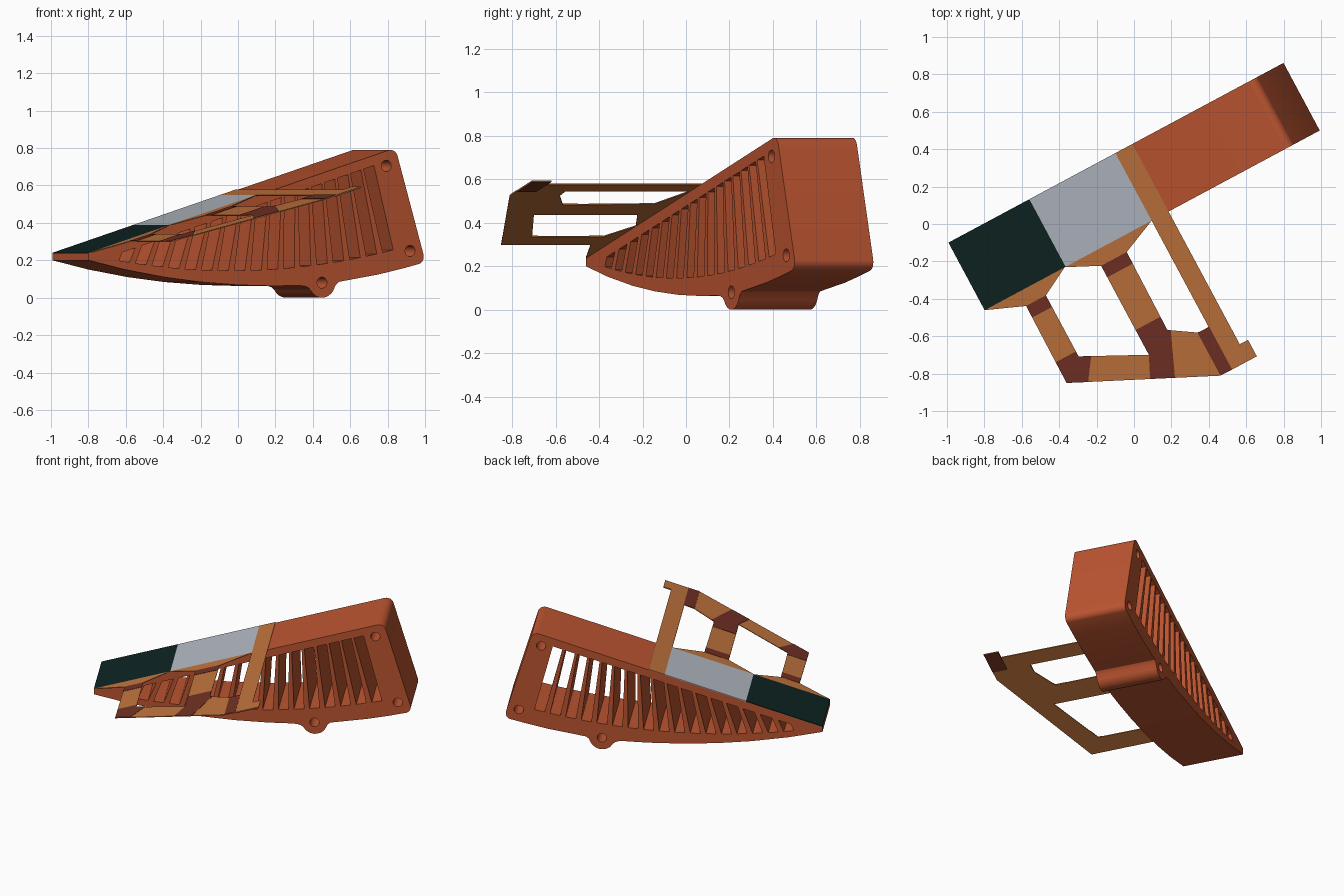
import bpy, bmesh, math
from mathutils import Matrix

cube = bpy.data.objects.get("Cube")
if cube:
    bpy.data.objects.remove(cube, do_unlink=True)

PLACE = Matrix.Translation((0, 0.2, 0)) @ Matrix.Rotation(math.radians(28.2), 4, 'Z')
HALF = 0.205   # half the body thickness


def material(name, rgb):
    m = bpy.data.materials.new(name)
    m.use_nodes = True
    m.diffuse_color = (*rgb, 1)
    m.node_tree.nodes["Principled BSDF"].inputs["Base Color"].default_value = (*rgb, 1)
    return m


rust = material("rust", (0.5, 0.09, 0.03))
tan = material("tan", (0.52, 0.17, 0.045))
brown = material("dark_brown", (0.165, 0.03, 0.018))
grey = material("pale_grey", (0.45, 0.48, 0.54))
teal = material("dark_teal", (0.004, 0.017, 0.016))


def slope(u):
    """Height of the sloping top plane."""
    return 0.544 + 0.304 * u


def arc(cx, cz, r, a0, a1, n=8):
    angles = [math.radians(a0 + (a1 - a0) * i / n) for i in range(n + 1)]
    return [(cx + r * math.cos(a), cz + r * math.sin(a)) for a in angles]


# Wedge body: outline with a curved keel, a lug and rounded corners
outline = [(-1.016, 0.2), (-0.8, 0.151), (-0.56, 0.11), (-0.34, 0.084), (-0.11, 0.068),
           (0.1, 0.063), (0.25, 0.065), (0.29, 0.063), (0.315, 0.055)]
outline += arc(0.40, 0.08, 0.08, 210, 330)
outline += [(0.482, 0.068), (0.5, 0.084), (0.54, 0.091), (0.74, 0.124), (0.88, 0.154)]
outline += arc(0.975, 0.22, 0.042, -70, 14, 6)
outline += arc(0.815, 0.745, 0.045, 14, 105, 6)
outline += [(-1.016, slope(-1.016))]

# Fanned slots that run right through the body
loops = [outline]
COUNT, WIDTH = 17, 0.064


def sill(u):
    return 0.145 + 0.115 * (u + 0.15) ** 2


for i in range(COUNT):
    mid = -0.8 + 1.6 * i / (COUNT - 1)
    lean = 0.1 - 0.45 * mid
    quad = []
    for u in (mid - WIDTH / 2, mid + WIDTH / 2):
        low = sill(u)
        top = (slope(u) - 0.055 - 0.304 * lean * low) / (1 - 0.304 * lean)
        top = max(top, low + 0.01)
        quad.append(((u, low), (u + lean * (top - low), top)))
    loops.append([quad[0][0], quad[1][0], quad[1][1], quad[0][1]])

# Screw holes
for u, z in ((0.79, 0.705), (0.934, 0.25), (0.40, 0.08)):
    loops.append(arc(u, z, 0.03, 0, 345, 23))

curve = bpy.data.curves.new("vented_body", 'CURVE')
curve.dimensions = '2D'
curve.fill_mode = 'BOTH'
curve.extrude = HALF
for loop in loops:
    spline = curve.splines.new('POLY')
    spline.points.add(len(loop) - 1)
    for p, (u, z) in zip(spline.points, loop):
        p.co = (u, z, 0, 1)
    spline.use_cyclic_u = True
curve.materials.append(rust)
body = bpy.data.objects.new("vented_body", curve)
bpy.context.collection.objects.link(body)
body.matrix_world = PLACE @ Matrix.Rotation(math.pi / 2, 4, 'X')
bpy.ops.object.select_all(action='DESELECT')
body.select_set(True)
bpy.context.view_layer.objects.active = body
bpy.ops.object.convert(target='MESH')
bpy.ops.object.shade_smooth_by_angle(angle=math.radians(30))


def plates(name, polygons, mat, base=0.0, thick=0.005):
    """Thin plates lying on the slope plane."""
    bm = bmesh.new()
    for poly in polygons:
        rings = [[bm.verts.new((u, v, slope(u) + h)) for u, v in poly]
                 for h in (base, base + thick)]
        bm.faces.new(rings[0][::-1])
        bm.faces.new(rings[1])
        n = len(poly)
        for i in range(n):
            j = (i + 1) % n
            bm.faces.new((rings[0][i], rings[0][j], rings[1][j], rings[1][i]))
    bmesh.ops.recalc_face_normals(bm, faces=bm.faces)
    mesh = bpy.data.meshes.new(name)
    bm.to_mesh(mesh)
    bm.free()
    mesh.materials.append(mat)
    ob = bpy.data.objects.new(name, mesh)
    bpy.context.collection.objects.link(ob)
    ob.matrix_world = PLACE


def rect(u0, u1, v0, v1):
    return [(u0, v0), (u1, v0), (u1, v1), (u0, v1)]


# Coloured panels on the slope
plates("tip_panel", [rect(-1.016, -0.525, -HALF, HALF)], teal)
plates("middle_panel", [rect(-0.525, -0.003, -HALF, HALF)], grey)

# Flat side frame: cross strap, two arms with flared roots, outer bar
plates("cross_strap", [rect(-0.003, 0.1, -1.11, HALF)], tan)
plates("strap_end_tab", [rect(0.1, 0.15, -1.11, -1.01)], tan)
plates("arm_roots", [
    [(-1.016, -HALF), (-0.81, -0.29), (-0.69, -0.29), (-0.53, -HALF)],
    [(-0.53, -HALF), (-0.355, -0.29), (-0.2, -0.29), (-0.003, -HALF)]], tan)
plates("frame_arms", [
    [(-0.81, -0.29), (-0.814, -0.755), (-0.69, -0.66), (-0.69, -0.29)],
    [(-0.355, -0.29), (-0.355, -0.83), (-0.205, -0.76), (-0.2, -0.29)]], tan)
plates("outer_bar", [
    [(-0.814, -0.755), (-0.073, -1.108), (-0.205, -0.76), (-0.355, -0.83), (-0.69, -0.66)],
    [(-0.205, -0.76), (-0.073, -1.108), (-0.003, -1.11), (-0.003, -0.855), (-0.07, -0.848)]], tan)

# Dark joint patches on the frame
plates("joint_patches", [
    rect(-0.81, -0.69, -0.36, -0.29),
    rect(-0.355, -0.2, -0.36, -0.29),
    [(-0.812, -0.63), (-0.814, -0.755), (-0.71, -0.805), (-0.63, -0.69), (-0.69, -0.66),
     (-0.69, -0.63)],
    [(-0.355, -0.68), (-0.355, -0.83), (-0.41, -0.947), (-0.29, -1.004), (-0.19, -0.77),
     (-0.205, -0.76), (-0.205, -0.68)],
    rect(-0.07, 0.0, -1.108, -0.85)], brown, base=0.005, thick=0.002)
plates("strap_end_underside", [rect(-0.003, 0.15, -1.11, -1.01)], brown, base=-0.003, thick=0.003)
